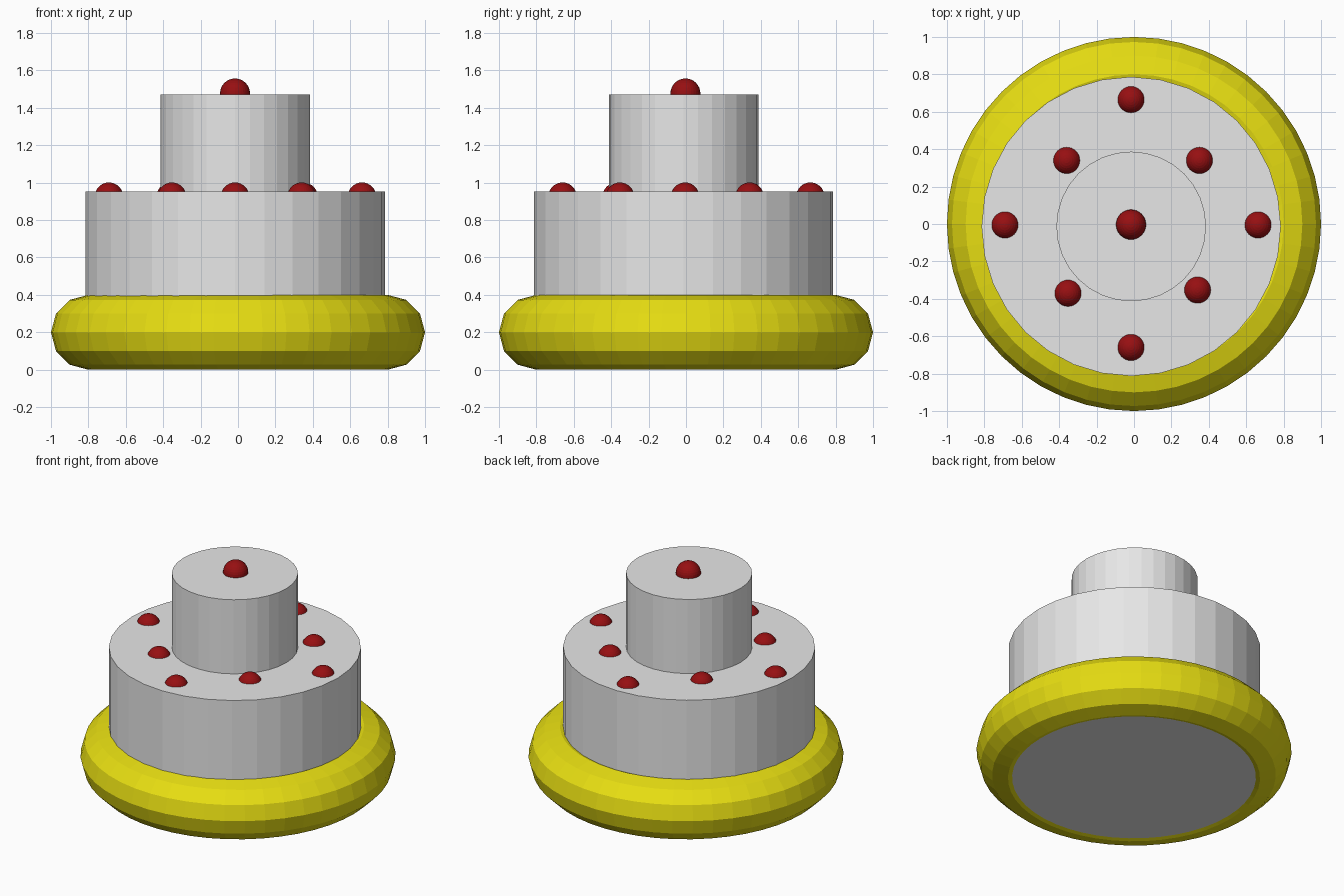
import bpy

if "Cube" in bpy.data.objects:
    bpy.data.objects.remove(bpy.data.objects["Cube"])


def material(name, rgb):
    m = bpy.data.materials.new(name)
    m.diffuse_color = (*rgb, 1)
    m.use_nodes = True
    m.node_tree.nodes["Principled BSDF"].inputs["Base Color"].default_value = m.diffuse_color
    return m


grey = material("icing_grey", (0.8, 0.8, 0.8))
yellow = material("base_yellow", (0.8, 0.73, 0.006))
red = material("cherry_red", (0.31, 0.005, 0.006))


def finish(name, mat):
    ob = bpy.context.object
    ob.name = name
    ob.data.materials.append(mat)


def tier(name, radius, z0, z1):
    bpy.ops.mesh.primitive_cylinder_add(
        vertices=32, radius=radius, depth=z1 - z0,
        location=(-0.015, -0.013, (z0 + z1) / 2))
    finish(name, grey)


def cherry(name, radius, x, y, z):
    bpy.ops.mesh.primitive_uv_sphere_add(
        segments=32, ring_count=16, radius=radius, location=(x, y, z))
    finish(name, red)


# Rounded ring around the bottom
bpy.ops.mesh.primitive_torus_add(
    major_segments=48, minor_segments=12, major_radius=0.8,
    minor_radius=0.2, location=(0, 0, 0.2))
finish("base_ring", yellow)

# Two stacked tiers
tier("lower_tier", 0.8, 0.007, 0.953)
tier("upper_tier", 0.4, 0.93, 1.472)

# Cherry on top and the circle of cherries on the lower tier
cherry("top_cherry", 0.08, -0.016, -0.003, 1.477)
spots = [(-0.016, 0.665), (0.35, 0.34), (0.663, -0.005), (0.34, -0.353),
         (-0.016, -0.66), (-0.353, -0.37), (-0.69, -0.005), (-0.36, 0.34)]
for i, (x, y) in enumerate(spots):
    cherry(f"cherry_{i + 1}", 0.076, x, y, 0.925)
